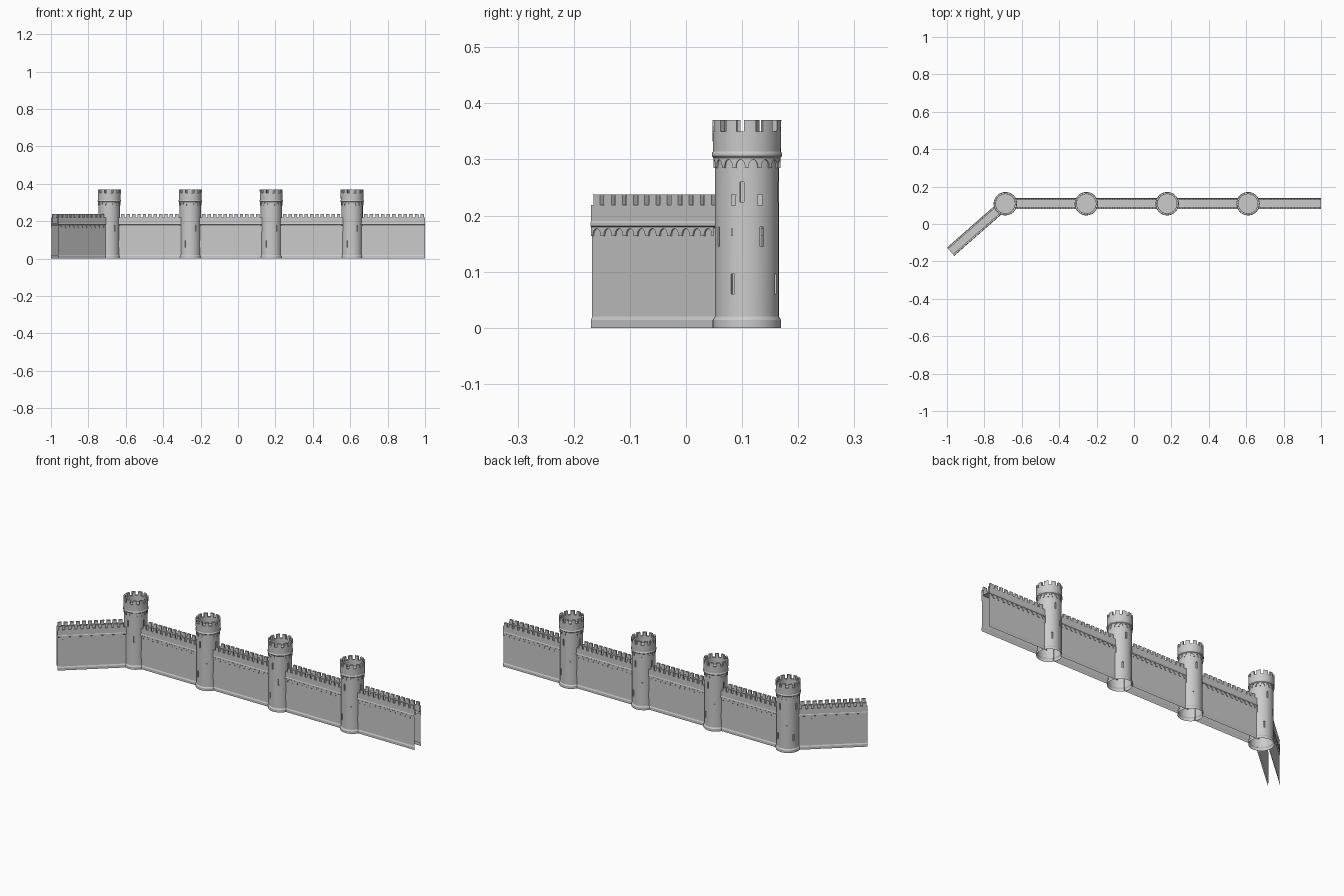
import bpy, bmesh
from math import sin, cos, pi, radians, hypot, atan2, sqrt
from mathutils import Matrix, Vector

if "Cube" in bpy.data.objects:
    bpy.data.objects.remove(bpy.data.objects["Cube"])

TOWER_X = [-0.688, -0.255, 0.1775, 0.61]
TOWER_Y = 0.1085
PITCH = 0.029


def add_object(name, mesh, loc=(0, 0, 0), rot=0.0):
    ob = bpy.data.objects.new(name, mesh)
    bpy.context.collection.objects.link(ob)
    ob.location = loc
    ob.rotation_euler = (0, 0, rot)
    return ob


def to_mesh(bm, name):
    bmesh.ops.recalc_face_normals(bm, faces=bm.faces)
    me = bpy.data.meshes.new(name)
    bm.to_mesh(me)
    bm.free()
    return me


def box(bm, center, size, angle=0.0):
    # box placed at center, then swung around the z axis
    m = (Matrix.Rotation(angle, 4, 'Z') @ Matrix.Translation(center)
         @ Matrix.Diagonal((*size, 1)))
    bmesh.ops.create_cube(bm, size=1, matrix=m)


def arcade(bm, place, n, z_low, z_top, depth, half):
    # row of n small hanging arches; place(u, out, z) gives a point, u in 0..n
    cols = []
    for i in range(n):
        cols += [(i, z_low), (i + 0.5 - half, z_low)]
        for k in range(7):
            a = pi * k / 6
            cols.append((i + 0.5 - half * cos(a),
                         z_low + 0.002 + (z_top - z_low - 0.005) * sin(a)))
        cols.append((i + 0.5 + half, z_low))
    cols.append((n, z_low))
    rows = [[bm.verts.new(place(u, o, z)) for o, z in
             ((0, zb), (depth, zb), (depth, z_top))] for u, zb in cols]
    for a, b in zip(rows, rows[1:]):
        for j in (0, 1):
            bm.faces.new((a[j], b[j], b[j + 1], a[j + 1]))


# tower body: turned profile, with slits and crenels cut out
def tower_mesh():
    prof = [(0, 0), (0.061, 0), (0.061, 0.014), (0.057, 0.02), (0.057, 0.3),
            (0.060, 0.303), (0.0625, 0.306), (0.0625, 0.311), (0.0605, 0.314),
            (0.0615, 0.37), (0.051, 0.37), (0.051, 0.315), (0, 0.315)]
    bm = bmesh.new()
    vs = [bm.verts.new((r, 0, z)) for r, z in prof]
    es = [bm.edges.new(p) for p in zip(vs, vs[1:])]
    bmesh.ops.spin(bm, geom=vs + es, cent=(0, 0, 0), axis=(0, 0, 1),
                   angle=2 * pi, steps=48, use_merge=False)
    bmesh.ops.remove_doubles(bm, verts=bm.verts, dist=1e-5)
    body = add_object("tower_blank", to_mesh(bm, "tower_blank"))

    bm = bmesh.new()
    for z, start in ((0.078, -26), (0.162, 28), (0.242, -9)):
        for k in range(4):
            box(bm, (0.057, 0, z), (0.012, 0.007, 0.035), radians(start + 90 * k))
    for k in range(11):
        box(bm, (0.0555, 0, 0.375), (0.03, 0.0135, 0.05),
            radians(-44 + 360 / 11 * k))
    cutter = add_object("tower_cutter", to_mesh(bm, "tower_cutter"))
    cutter.hide_render = True

    mod = body.modifiers.new("cut", 'BOOLEAN')
    mod.operation = 'DIFFERENCE'
    mod.solver = 'EXACT'
    mod.object = cutter
    dg = bpy.context.evaluated_depsgraph_get()
    me = bpy.data.meshes.new_from_object(body.evaluated_get(dg))
    bpy.data.objects.remove(body)
    bpy.data.objects.remove(cutter)

    # open underside, and the arch ring under the collar
    bm = bmesh.new()
    bm.from_mesh(me)
    floor = [f for f in bm.faces if all(v.co.z < 1e-4 for v in f.verts)]
    bmesh.ops.delete(bm, geom=floor, context='FACES')

    def ring(u, out, z):
        a = 2 * pi * u / 16
        return ((0.0565 + out) * cos(a), (0.0565 + out) * sin(a), z)
    arcade(bm, ring, 16, 0.285, 0.303, 0.0032, 0.36)
    bm.to_mesh(me)
    bm.free()
    me.name = "tower"
    return me


# curtain wall: open hollow section swept along x, battlements and arches
def wall(name, start, end, trim_start, trim_end):
    d = Vector(end) - Vector(start)
    length = d.length
    x0, x1 = trim_start, length - trim_end
    side = [(0.0285, 0), (0.0285, 0.014), (0.0255, 0.02), (0.0255, 0.178),
            (0.0295, 0.181), (0.0295, 0.187), (0.028, 0.19), (0.028, 0.219),
            (0.019, 0.219), (0.019, 0.188)]
    prof = side + [(-y, z) for y, z in reversed(side)]
    rot = atan2(d.y, d.x)
    loc = (start[0], start[1], 0)

    bm = bmesh.new()
    a = [bm.verts.new((x0, y, z)) for y, z in prof]
    b = [bm.verts.new((x1, y, z)) for y, z in prof]
    for i in range(len(prof) - 1):
        bm.faces.new((a[i], a[i + 1], b[i + 1], b[i]))
    add_object(name, to_mesh(bm, name), loc, rot)

    # merlons and arches start at the tower face
    m0 = x0 + (0.01 if trim_start else 0)
    m1 = x1 - (0.01 if trim_end else 0)
    n = round((m1 - m0) / PITCH)
    p = (m1 - m0) / n
    bm = bmesh.new()
    for i in range(n):
        for s in (-1, 1):
            x = m0 + (i + 0.5) * p
            box(bm, (x, s * 0.0235, 0.227), (p * 0.62, 0.009, 0.018))
            box(bm, (x, s * 0.0235, 0.2365), (p * 0.66, 0.0098, 0.002))
    add_object(name + "_merlons", to_mesh(bm, name + "_merlons"), loc, rot)

    bm = bmesh.new()
    for s in (-1, 1):
        arcade(bm, lambda u, o, z: (m0 + u * p, s * (0.0255 + o), z),
               n, 0.164, 0.18, 0.003, 0.34)
    add_object(name + "_arches", to_mesh(bm, name + "_arches"), loc, rot)


# four towers
shared = tower_mesh()
towers = [add_object("tower_%d" % (i + 1), shared, (x, TOWER_Y, 0))
          for i, x in enumerate(TOWER_X)]
bpy.ops.object.select_all(action='DESELECT')
towers[0].select_set(True)
bpy.context.view_layer.objects.active = towers[0]
bpy.ops.object.shade_smooth_by_angle(angle=radians(30))

# straight walls, end wall and angled wall
pts = [(x, TOWER_Y) for x in TOWER_X]
for i in range(3):
    wall("wall_%d" % (i + 1), pts[i], pts[i + 1], 0.048, 0.048)
wall("end_wall", pts[3], (1.0, TOWER_Y), 0.048, 0)
wall("angled_wall", pts[0], (-0.9805, -0.148), 0.048, 0)
